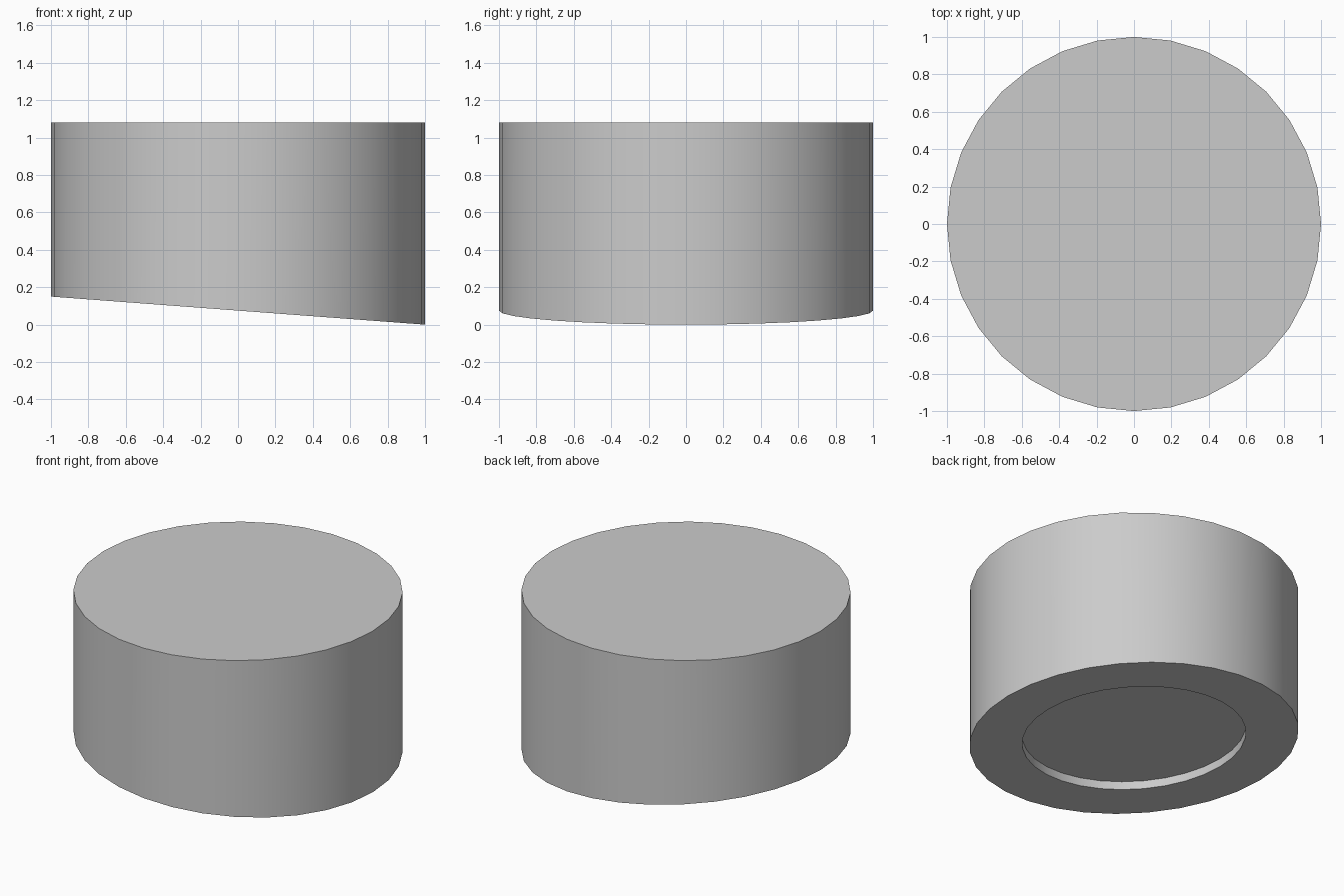
import bpy, bmesh, math

if "Cube" in bpy.data.objects:
    bpy.data.objects.remove(bpy.data.objects["Cube"])

SIDES = 32
TOP = 1.08
SLOPE = 0.075      # underside falls from 0.15 at -x to 0 at +x
RECESS_R = 0.68
RECESS_D = 0.055


def underside(x):
    return SLOPE * (1 - x)


def ring(bm, radius, height):
    verts = []
    for i in range(SIDES):
        a = 2 * math.pi * i / SIDES
        x, y = radius * math.cos(a), radius * math.sin(a)
        verts.append(bm.verts.new((x, y, height(x))))
    return verts


def bridge(bm, a, b):
    for i in range(SIDES):
        j = (i + 1) % SIDES
        bm.faces.new((a[i], a[j], b[j], b[i]))


bm = bmesh.new()
# Flat top, wall, slanted underside and shallow recess
rings = [
    ring(bm, 1.0, lambda x: TOP),
    ring(bm, 1.0, underside),
    ring(bm, RECESS_R, underside),
    ring(bm, RECESS_R, lambda x: underside(x) + RECESS_D),
]
for upper, lower in zip(rings, rings[1:]):
    bridge(bm, upper, lower)
bm.faces.new(rings[0])
bm.faces.new(rings[-1])
bmesh.ops.recalc_face_normals(bm, faces=bm.faces)

mesh = bpy.data.meshes.new("slanted_drum")
bm.to_mesh(mesh)
bm.free()
drum = bpy.data.objects.new("slanted_drum", mesh)
bpy.context.collection.objects.link(drum)

# Smooth round walls, sharp rims
bpy.context.view_layer.objects.active = drum
drum.select_set(True)
bpy.ops.object.shade_smooth_by_angle(angle=math.radians(30))
